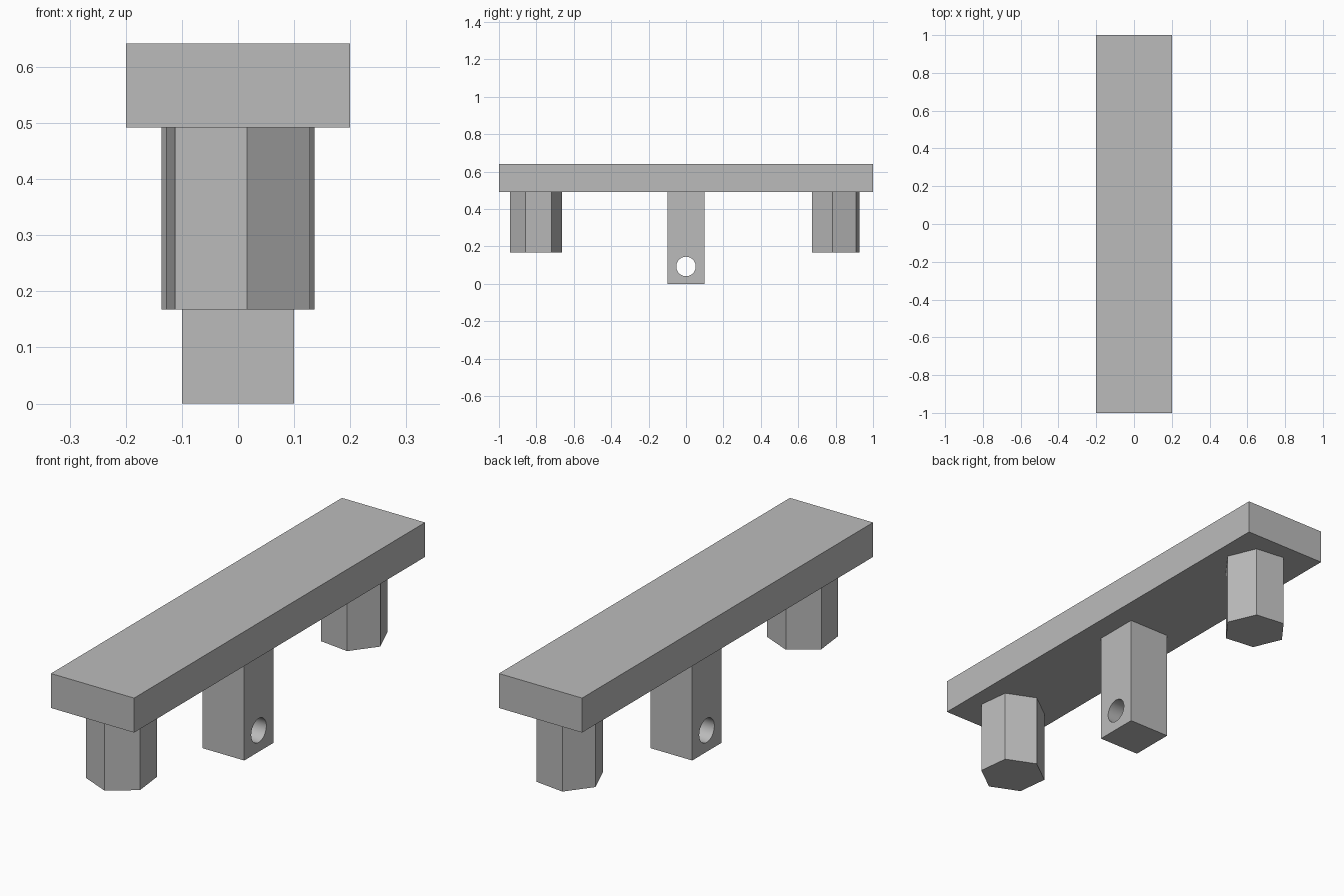
import bpy
import math

default = bpy.data.objects.get("Cube")
if default:
    bpy.data.objects.remove(default, do_unlink=True)

# One plain grey for everything
grey = bpy.data.materials.new("plain_grey")
grey.use_nodes = True
colour = (0.5, 0.5, 0.5, 1)
grey.diffuse_color = colour
grey.node_tree.nodes["Principled BSDF"].inputs["Base Color"].default_value = colour

TOP, UNDERSIDE, PEG_BOTTOM = 0.642, 0.492, 0.168


def finish(name):
    obj = bpy.context.object
    obj.name = name
    bpy.ops.object.transform_apply(location=False, rotation=True, scale=True)
    obj.data.materials.append(grey)
    return obj


def box(name, width, depth, z0, z1):
    bpy.ops.mesh.primitive_cube_add(size=1, location=(0, 0, (z0 + z1) / 2))
    bpy.context.object.scale = (width, depth, z1 - z0)
    return finish(name)


def hex_peg(name, y, radius, turn):
    # The first vertex of a cylinder points along +y, so a turn of 30 puts one on +x
    bpy.ops.mesh.primitive_cylinder_add(
        vertices=6, radius=radius, depth=UNDERSIDE - PEG_BOTTOM,
        location=(0, y, (UNDERSIDE + PEG_BOTTOM) / 2),
        rotation=(0, 0, math.radians(30 + turn)))
    return finish(name)


# Long flat bar and the two twisted hexagonal pegs below it
box("top_bar", 0.4, 2, UNDERSIDE, TOP)
hex_peg("front_peg", -0.802, 0.14, 36.6)
hex_peg("back_peg", 0.8, 0.1375, -7)

# Square centre post with a round cross hole
post = box("centre_post", 0.2, 0.2, 0, UNDERSIDE)
bpy.ops.mesh.primitive_cylinder_add(
    vertices=48, radius=0.052, depth=0.5, location=(0, 0, 0.093),
    rotation=(0, math.pi / 2, 0))
cutter = finish("hole_cutter")
cutter.hide_render = True

hole = post.modifiers.new("cross_hole", "BOOLEAN")
hole.operation = "DIFFERENCE"
hole.solver = "EXACT"
hole.object = cutter
bpy.ops.object.select_all(action="DESELECT")
post.select_set(True)
bpy.context.view_layer.objects.active = post
bpy.ops.object.modifier_apply(modifier=hole.name)
bpy.data.objects.remove(cutter, do_unlink=True)
bpy.ops.object.shade_smooth_by_angle(angle=math.radians(30))
